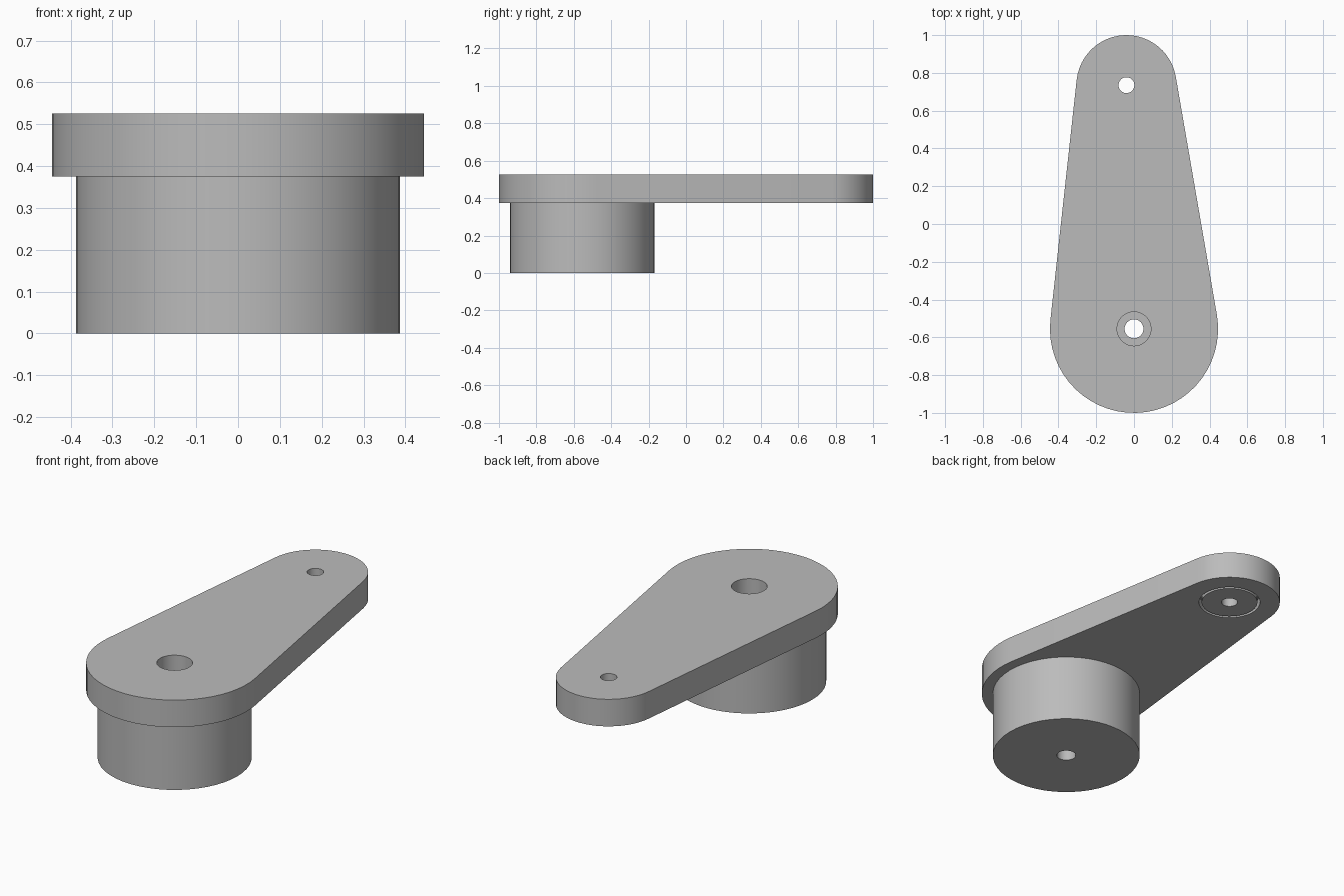
import bpy
import bmesh
from math import sin, cos, pi, acos, atan2, hypot, radians

cube = bpy.data.objects.get("Cube")
if cube:
    bpy.data.objects.remove(cube, do_unlink=True)

HUB = (0.0, -0.555)
TIP = (-0.04, 0.735)
HUB_R, TIP_R = 0.445, 0.265
PLATE_LOW, TOP = 0.375, 0.525

grey = bpy.data.materials.new("plain grey")
grey.use_nodes = True
colour = (0.5, 0.5, 0.5, 1)
grey.diffuse_color = colour
grey.node_tree.nodes["Principled BSDF"].inputs["Base Color"].default_value = colour


def arc(centre, radius, start, end, steps):
    angles = [start + (end - start) * i / steps for i in range(steps + 1)]
    return [(centre[0] + radius * cos(a), centre[1] + radius * sin(a)) for a in angles]


def prism(name, outline, low, high):
    """Extrude a flat outline from low to high."""
    bm = bmesh.new()
    face = bm.faces.new([bm.verts.new((x, y, low)) for x, y in outline])
    new = bmesh.ops.extrude_face_region(bm, geom=[face])["geom"]
    for v in new:
        if isinstance(v, bmesh.types.BMVert):
            v.co.z = high
    bmesh.ops.recalc_face_normals(bm, faces=bm.faces)
    mesh = bpy.data.meshes.new(name)
    bm.to_mesh(mesh)
    bm.free()
    mesh.materials.append(grey)
    obj = bpy.data.objects.new(name, mesh)
    bpy.context.collection.objects.link(obj)
    return obj


def disc(name, centre, radius, low, high, sides=48):
    return prism(name, arc(centre, radius, 0, 2 * pi, sides)[:-1], low, high)


def combine(target, tool, operation):
    """Apply a boolean and discard the tool."""
    tool.hide_render = True
    mod = target.modifiers.new(operation.lower(), "BOOLEAN")
    mod.operation, mod.solver, mod.object = operation, "EXACT", tool
    bpy.context.view_layer.objects.active = target
    bpy.ops.object.modifier_apply(modifier=mod.name)
    bpy.data.objects.remove(tool, do_unlink=True)


# Tapered plate: two arcs joined by their common tangents
dx, dy = TIP[0] - HUB[0], TIP[1] - HUB[1]
axis = atan2(dy, dx)
spread = acos((HUB_R - TIP_R) / hypot(dx, dy))
outline = arc(TIP, TIP_R, axis - spread, axis + spread, 24)
outline += arc(HUB, HUB_R, axis + spread, axis - spread + 2 * pi, 30)
arm = prism("lever_arm", outline, PLATE_LOW, TOP)

# Round hub below the wide end
combine(arm, disc("hub", HUB, 0.387, 0, 0.45), "UNION")

# Stepped screw hole in the hub and plain hole in the tip
combine(arm, disc("hub_hole", HUB, 0.05, -0.1, 0.7, 32), "DIFFERENCE")
combine(arm, disc("hub_counterbore", HUB, 0.09, 0.15, 0.7, 32), "DIFFERENCE")
combine(arm, disc("tip_hole", TIP, 0.042, 0.2, 0.7, 32), "DIFFERENCE")

# Narrow ring groove under the tip
ring = disc("groove", TIP, 0.161, 0.3, PLATE_LOW + 0.05)
combine(ring, disc("groove_core", TIP, 0.147, 0.2, 0.6), "DIFFERENCE")
combine(arm, ring, "DIFFERENCE")

bpy.ops.object.select_all(action="DESELECT")
arm.select_set(True)
bpy.context.view_layer.objects.active = arm
bpy.ops.object.shade_smooth_by_angle(angle=radians(30))
